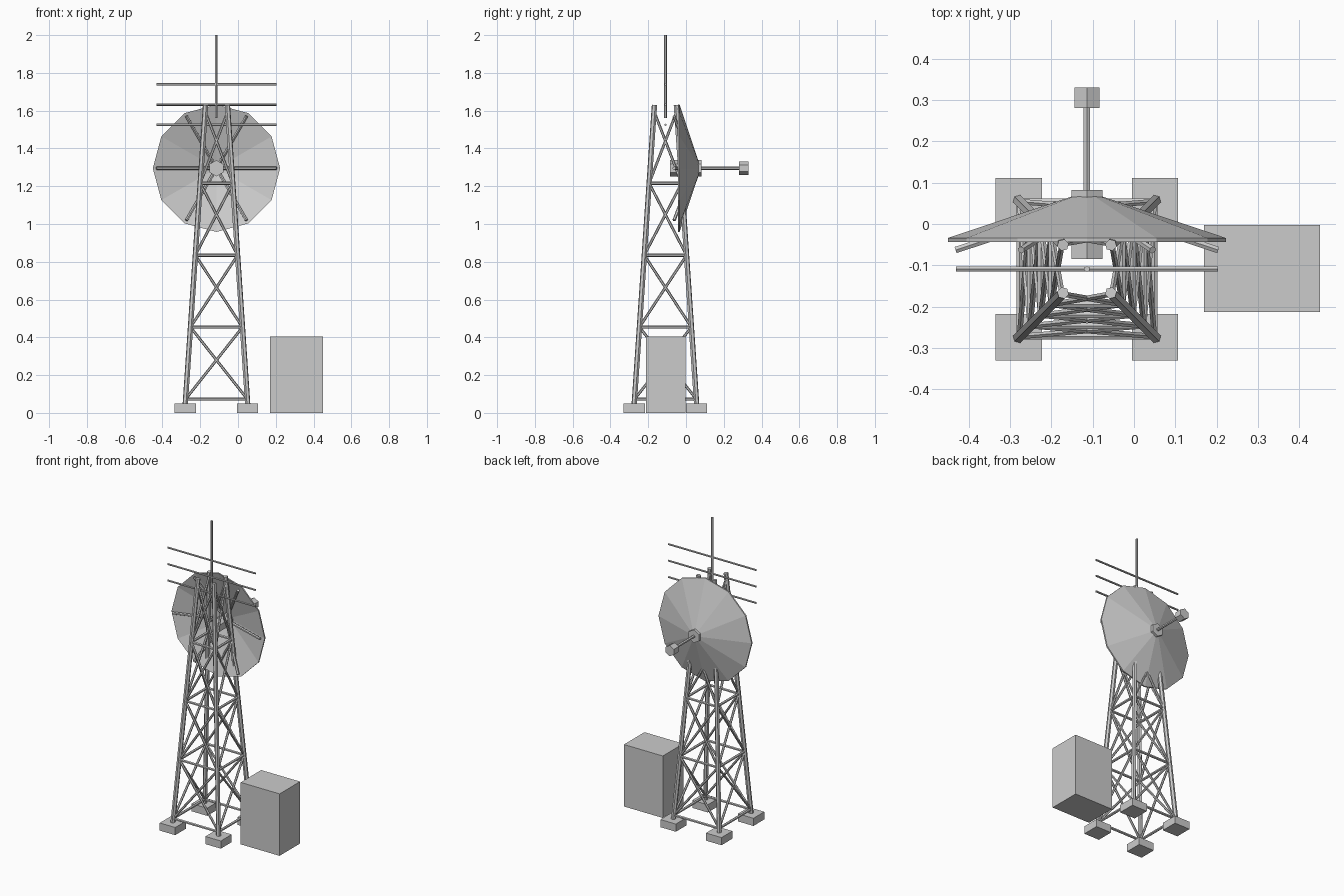
import bpy, bmesh
from math import sin, cos, pi
from mathutils import Vector, Matrix

if "Cube" in bpy.data.objects:
    bpy.data.objects.remove(bpy.data.objects["Cube"])

CX, CY = -0.114, -0.109      # tower axis
DZ = 1.295                   # dish height


def finish(bm, name):
    bmesh.ops.recalc_face_normals(bm, faces=bm.faces)
    mesh = bpy.data.meshes.new(name)
    bm.to_mesh(mesh)
    bm.free()
    ob = bpy.data.objects.new(name, mesh)
    bpy.context.collection.objects.link(ob)
    return ob


def add_bar(bm, a, b, r, sides=6, roll=0.0):
    a, b = Vector(a), Vector(b)
    d = b - a
    m = (Matrix.Translation((a + b) / 2)
         @ d.to_track_quat('Z', 'Y').to_matrix().to_4x4()
         @ Matrix.Rotation(roll, 4, 'Z'))
    bmesh.ops.create_cone(bm, cap_ends=True, segments=sides, radius1=r,
                          radius2=r, depth=d.length, matrix=m)


def bars(name, pairs, r, sides=6, roll=0.0):
    bm = bmesh.new()
    for a, b in pairs:
        add_bar(bm, a, b, r, sides, roll)
    return finish(bm, name)


def box(name, lo, hi):
    lo, hi = Vector(lo), Vector(hi)
    bm = bmesh.new()
    m = Matrix.Translation((lo + hi) / 2) @ Matrix.Diagonal((*(hi - lo), 1))
    bmesh.ops.create_cube(bm, size=1, matrix=m)
    return finish(bm, name)


CORNERS = [(-1, -1), (1, -1), (1, 1), (-1, 1)]


def leg_point(corner, z):
    h = 0.165 + (0.058 - 0.165) * (z - 0.05) / 1.58
    return (CX + corner[0] * h, CY + corner[1] * h, z)


# Footings and legs
for i, c in enumerate(CORNERS):
    x, y = CX + c[0] * 0.165, CY + c[1] * 0.165
    box(f"footing_{i}", (x - 0.056, y - 0.056, 0), (x + 0.056, y + 0.056, 0.05))
    bars(f"tower_leg_{i}", [(leg_point(c, 0.045), leg_point(c, 1.63))], 0.0145)

# Lattice bracing on all four faces
levels = [0.073 + 0.381 * i for i in range(5)]
rings, diagonals = [], []
for i in range(4):
    p, q = CORNERS[i], CORNERS[(i + 1) % 4]
    for lo, hi in zip(levels, levels[1:]):
        rings.append((leg_point(p, lo), leg_point(q, lo)))
        diagonals.append((leg_point(p, lo), leg_point(q, hi)))
        diagonals.append((leg_point(q, lo), leg_point(p, hi)))
bars("horizontal_braces", rings, 0.0085)
bars("diagonal_braces", diagonals, 0.0075)

# Dish shell: closed profile (radius, y) swept through 12 sides
profile = [(0.337, -0.034), (0.036, 0.067), (0.036, 0.057), (0.337, -0.043)]
bm = bmesh.new()
rows = [[bm.verts.new((CX + r * cos(k * pi / 6), y, DZ + r * sin(k * pi / 6)))
         for r, y in profile] for k in range(12)]
for k in range(12):
    a, b = rows[k], rows[(k + 1) % 12]
    for j in range(4):
        n = (j + 1) % 4
        bm.faces.new((a[j], a[n], b[n], b[j]))
finish(bm, "dish")

# Dish ribs along the concave side
ribs = []
for k in range(6):
    c, s = cos(k * pi / 3), sin(k * pi / 3)
    ribs.append(((CX + 0.03 * c, 0.032, DZ + 0.03 * s),
                 (CX + 0.318 * c, -0.063, DZ + 0.318 * s)))
bars("dish_ribs", ribs, 0.009)

# Hub, feed boom and feed horn
for name, y0, y1, r in (("dish_hub", -0.085, 0.082, 0.043),
                        ("feed_boom", 0.07, 0.29, 0.009),
                        ("feed_horn", 0.281, 0.331, 0.035)):
    bars(name, [((CX, y0, DZ), (CX, y1, DZ))], r)

# Mast and aerial crossbars
bars("mast", [((CX, CY, 1.56), (CX, CY, 2.0))], 0.0075)
bars("aerial_crossbars", [((CX - 0.317, CY, z), (CX + 0.317, CY, z))
                          for z in (1.525, 1.632, 1.74)], 0.0065)

# Equipment cabinet
box("equipment_cabinet", (0.169, -0.213, 0), (0.45, -0.002, 0.405))
